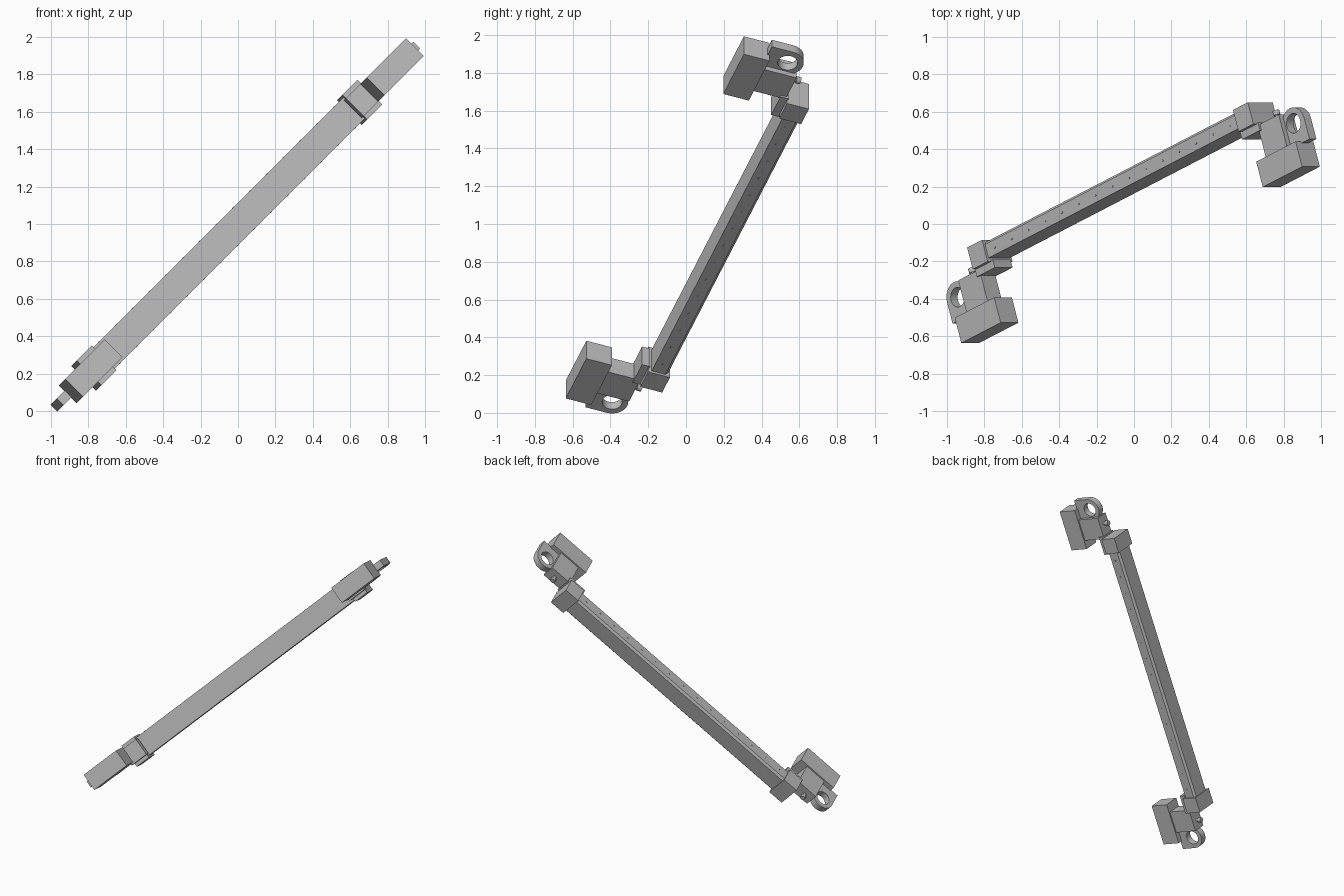
import bpy, bmesh
from math import radians, sin, cos, pi
from mathutils import Vector, Matrix

cube = bpy.data.objects.get("Cube")
if cube:
    bpy.data.objects.remove(cube)

grey = bpy.data.materials.new("plain_grey")
grey.use_nodes = True
grey.diffuse_color = (0.5, 0.5, 0.5, 1)
grey.node_tree.nodes["Principled BSDF"].inputs["Base Color"].default_value = (0.5, 0.5, 0.5, 1)

# Tilted frame: first axis along the rail, second to the back, third across
tilt = radians(20.1)
u, back = Vector((1, 0, 1)).normalized(), Vector((0, 1, 0))
along = u * cos(tilt) + back * sin(tilt)
depth = back * cos(tilt) - u * sin(tilt)
across = along.cross(depth)
frame = Matrix.Translation((0, 0, 1)) @ Matrix((along, depth, across)).transposed().to_4x4()
frame = frame @ Matrix.Translation((-0.01, 0, 0))


def finish(name, bm, smooth=False):
    bmesh.ops.recalc_face_normals(bm, faces=bm.faces)
    mesh = bpy.data.meshes.new(name)
    bm.to_mesh(mesh)
    bm.free()
    mesh.materials.append(grey)
    obj = bpy.data.objects.new(name, mesh)
    bpy.context.collection.objects.link(obj)
    obj.matrix_world = frame
    if smooth:
        bpy.ops.object.select_all(action='DESELECT')
        obj.select_set(True)
        bpy.context.view_layer.objects.active = obj
        bpy.ops.object.shade_smooth_by_angle()
    return obj


def add_box(bm, a, b, w):
    size = Matrix.Diagonal((a[1] - a[0], b[1] - b[0], w[1] - w[0], 1))
    mid = Vector((sum(a) / 2, sum(b) / 2, sum(w) / 2))
    bmesh.ops.create_cube(bm, size=1, matrix=Matrix.Translation(mid) @ size)


def box(name, side, a, b, half):
    bm = bmesh.new()
    add_box(bm, sorted((side * a[0], side * a[1])), b, (-half, half))
    finish(name, bm)


def add_pin(bm, a, b0, b1, radius):
    turn = Matrix.Rotation(pi / 2, 4, 'X')
    bmesh.ops.create_cone(bm, cap_ends=True, segments=16, radius1=radius, radius2=radius,
                          depth=b1 - b0, matrix=Matrix.Translation((a, (b0 + b1) / 2, 0)) @ turn)


def lug(name, side):
    # Plate with a round back end and a through hole
    bm = bmesh.new()
    centre, radius, hole, drop, half, n = (1.352, 0.082), 0.085, 0.053, 0.12, 0.026, 32
    rings = []
    for w in (-half, half):
        outer, inner = [], []
        for i in range(n):
            c, s = cos(2 * pi * i / n), sin(2 * pi * i / n)
            if s >= 0:
                x, y = radius * c, radius * s
            else:
                k = max(abs(c), abs(s))
                x, y = radius * c / k, drop * s / k
            outer.append(bm.verts.new((side * (centre[0] + x), centre[1] + y, w)))
            inner.append(bm.verts.new((side * (centre[0] + hole * c), centre[1] + hole * s, w)))
        rings += [outer, inner]
    for p, q in ((0, 1), (2, 3), (0, 2), (1, 3)):
        for i in range(n):
            j = (i + 1) % n
            bm.faces.new((rings[p][i], rings[p][j], rings[q][j], rings[q][i]))
    finish(name, bm, True)


# Rail: long bar with chamfered back edges
bm = bmesh.new()
half, front, rear, cut = 0.08, 0.18, 0.272, 0.015
section = [(front, -half), (front, half), (rear - cut, half), (rear, half - cut),
           (rear, cut - half), (rear - cut, -half)]
ends = [[bm.verts.new((a, b, w)) for b, w in section] for a in (-1.03, 1.03)]
for ring in ends:
    bm.faces.new(ring)
for i in range(len(section)):
    j = (i + 1) % len(section)
    bm.faces.new((ends[0][i], ends[0][j], ends[1][j], ends[1][i]))
finish("rail", bm)

# Row of small studs along both rail sides
bm = bmesh.new()
for i in range(15):
    a = (i - 7) * 0.135
    for w in (-half, half):
        add_box(bm, (a - 0.005, a + 0.005), (0.212, 0.22), (w - 0.003, w + 0.003))
finish("rail_studs", bm)

# Matching fittings at both ends
for end, side in (("upper", 1), ("lower", -1)):
    box(end + "_end_cap", side, (1.01, 1.13), (0.16, 0.283), 0.094)
    box(end + "_hinge_plate", side, (0.995, 1.14), (0.12, 0.165), 0.067)
    box(end + "_bracket_body", side, (1.12, 1.29), (-0.035, 0.155), 0.055)
    box(end + "_mounting_block", side, (1.055, 1.372), (-0.172, -0.028), 0.067)
    lug(end + "_lug", side)
    bm = bmesh.new()
    add_pin(bm, side * 1.225, 0.15, 0.18, 0.012)
    add_pin(bm, side * 1.225, 0.175, 0.2, 0.019)
    finish(end + "_screw", bm, True)
